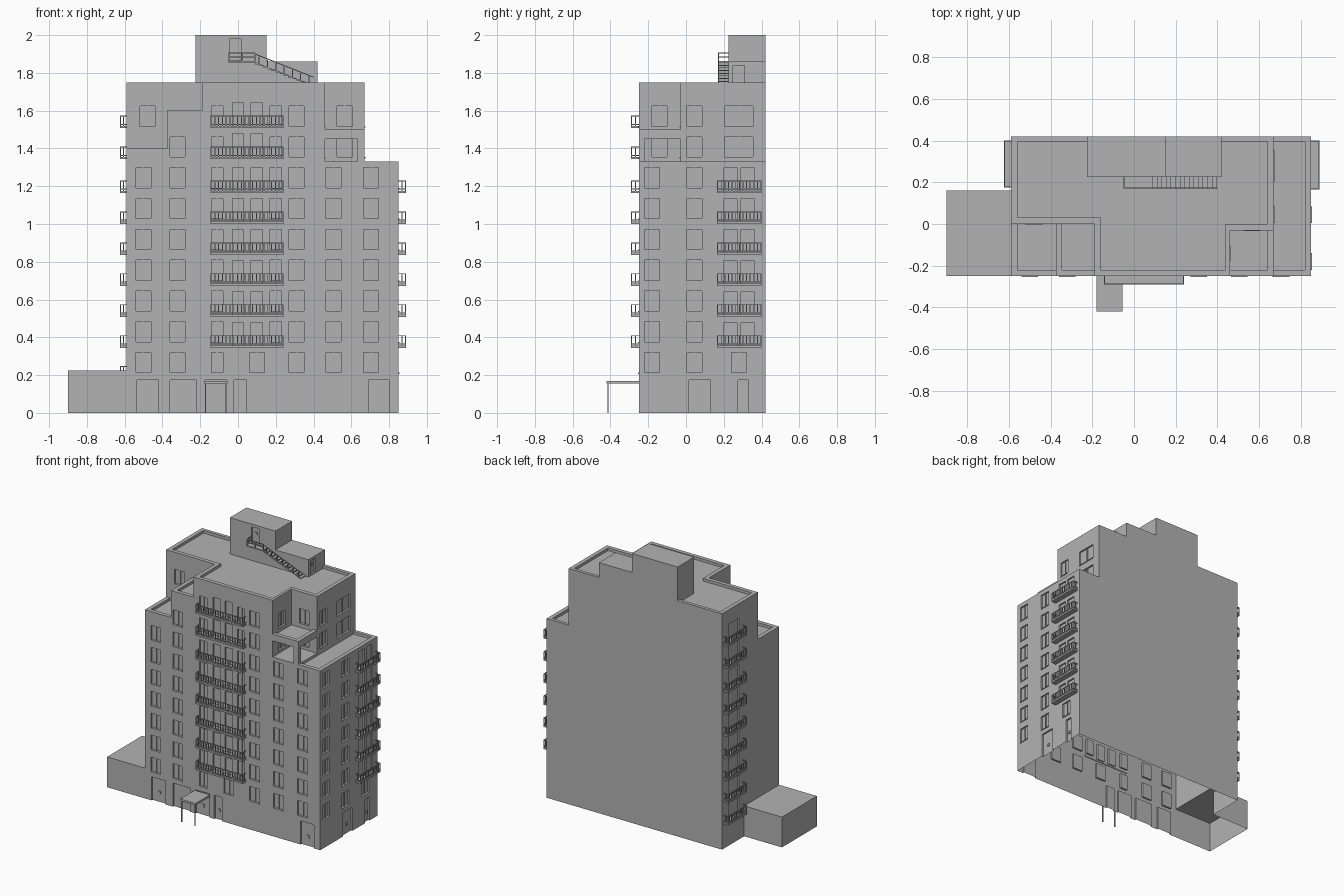
import bpy, bmesh
from mathutils import Vector

if "Cube" in bpy.data.objects:
    bpy.data.objects.remove(bpy.data.objects["Cube"])

grey = bpy.data.materials.new("concrete_grey")
grey.use_nodes = True
GREY = (0.45, 0.45, 0.45, 1)
grey.diffuse_color = GREY
grey.node_tree.nodes["Principled BSDF"].inputs["Base Color"].default_value = GREY

parts = {}  # part name -> bmesh


def box(name, x, y, z):
    bm = parts.setdefault(name, bmesh.new())
    corners = bmesh.ops.create_cube(bm, size=1)["verts"]
    for v in corners:
        v.co = [r[0] if c < 0 else r[1] for c, r in zip(v.co, (x, y, z))]


def on_wall(name, wall, u, d, z):
    """Box on a wall (axis, position, outward sign): u along it, d outward."""
    axis, pos, sign = wall
    out = sorted(pos + sign * k for k in d)
    box(name, *((out, u, z) if axis == "x" else (u, out, z)))


def beam(name, p, q, r=0.0025):
    """Thin square bar between two points."""
    p, q = Vector(p), Vector(q)
    bm = parts.setdefault(name, bmesh.new())
    turn = (q - p).to_track_quat("Z", "Y")
    for v in bmesh.ops.create_cube(bm, size=1)["verts"]:
        v.co = (p + q) / 2 + turn @ Vector((v.co.x * 2 * r, v.co.y * 2 * r, v.co.z * (q - p).length))


def finish(name, bm):
    mesh = bpy.data.meshes.new(name)
    bm.to_mesh(mesh)
    bm.free()
    mesh.materials.append(grey)
    obj = bpy.data.objects.new(name, mesh)
    bpy.context.collection.objects.link(obj)
    return obj


# Massing: footprint rectangles, later ones override earlier: x0, x1, y0, y1, height
PLAN = [
    (-0.90, -0.59, -0.25, 0.16, 0.225),  # annex
    (-0.59, 0.67, -0.25, 0.42, 1.75),    # tower rim and sunken roof
    (-0.56, 0.64, 0.03, 0.395, 1.73),
    (-0.16, 0.44, -0.22, 0.03, 1.73),
    (0.44, 0.64, 0.0, 0.03, 1.73),
    (-0.59, -0.375, -0.25, 0.0, 1.4),    # stepped terraces
    (-0.56, -0.375, -0.22, 0.0, 1.38),
    (-0.375, -0.19, -0.25, 0.0, 1.6),
    (-0.345, -0.19, -0.22, 0.0, 1.58),
    (0.67, 0.85, -0.25, 0.42, 1.33),     # low wing
    (0.67, 0.82, -0.22, 0.395, 1.31),
    (0.46, 0.67, -0.25, -0.03, 1.33),    # loggia floor
    (-0.225, 0.15, 0.225, 0.42, 2.0),    # rooftop rooms
    (0.15, 0.42, 0.225, 0.42, 1.86),
]


def height(x, y):
    h = 0
    for x0, x1, y0, y1, top in PLAN:
        if x0 < x < x1 and y0 < y < y1:
            h = top
    return h


def massing():
    """Closed shell round every filled cell of the plan."""
    cuts = [sorted({r[i] for r in PLAN for i in ids}) for ids in ((0, 1), (2, 3), (4,))]
    cuts[2].insert(0, 0.0)

    def filled(c):
        if any(i < 0 or i >= len(k) - 1 for i, k in zip(c, cuts)):
            return False
        mid = [(k[i] + k[i + 1]) / 2 for i, k in zip(c, cuts)]
        return height(mid[0], mid[1]) > mid[2]

    bm = bmesh.new()
    nx, ny, nz = (len(k) - 1 for k in cuts)
    for c in ((i, j, k) for i in range(nx) for j in range(ny) for k in range(nz)):
        if not filled(c):
            continue
        for axis in range(3):
            for side in (0, 1):
                near = list(c)
                near[axis] += 2 * side - 1
                if filled(near):
                    continue
                a, b = (axis + 1) % 3, (axis + 2) % 3
                ring = []
                for da, db in ((0, 0), (1, 0), (1, 1), (0, 1)):
                    at = list(c)
                    at[axis] += side
                    at[a] += da
                    at[b] += db
                    ring.append(bm.verts.new([k[i] for i, k in zip(at, cuts)]))
                bm.faces.new(ring if side else ring[::-1])
    bmesh.ops.remove_doubles(bm, verts=bm.verts, dist=1e-5)
    bmesh.ops.dissolve_limit(bm, angle_limit=0.01, verts=bm.verts, edges=bm.edges)
    return bm


FRONT, RIGHT, LEFT = ("y", -0.25, -1), ("x", 0.85, 1), ("x", -0.59, -1)
UPPER_RIGHT, LOGGIA_BACK, LOGGIA_SIDE = ("x", 0.67, 1), ("y", -0.03, -1), ("x", 0.46, 1)
TERRACE, ROOM_FRONT, ROOM_SIDE = ("y", 0.0, -1), ("y", 0.225, -1), ("x", 0.42, 1)
DEPTH = 0.012


def sill_z(k):
    return 0.21 + 0.163 * k


def window(wall, u, k, w=0.08):
    z, h = sill_z(k), 0.11
    on_wall("cutters", wall, (u - w / 2, u + w / 2), (-DEPTH, 0.02), (z, z + h))
    on_wall("window_sills", wall, (u - w / 2, u + w / 2), (-DEPTH, 0.004), (z - 0.003, z + 0.003))
    on_wall("window_bars", wall, (u - 0.003, u + 0.003), (-DEPTH, -0.006), (z, z + h))


def door(wall, u0, u1, z0, z1, knob=True):
    on_wall("cutters", wall, (u0, u1), (-DEPTH, 0.02), (z0, z1))
    if knob:
        m, zk = (u0 + u1) / 2, max(z0, 0) + 0.06
        on_wall("door_handles", wall, (m - 0.01, m + 0.01), (-DEPTH, -0.006), (zk, zk + 0.02))


def balcony(wall, u0, u1, z, d=0.04):
    r = 0.005
    on_wall("balcony_slabs", wall, (u0, u1), (-0.005, d), (z, z + 0.012))
    for za in (0.018, 0.062):
        on_wall("balcony_rails", wall, (u0, u1), (d - r, d), (z + za, z + za + 0.005))
        for ua in (u0, u1 - r):
            on_wall("balcony_rails", wall, (ua, ua + r), (0, d), (z + za, z + za + 0.005))
    n = round((u1 - u0) / 0.02)
    for i in range(n + 1):
        u = u0 + (u1 - u0 - r) * i / n
        on_wall("balcony_bars", wall, (u, u + r), (d - r, d), (z + 0.012, z + 0.062))
    for u in (u0, u1 - r):
        on_wall("balcony_bars", wall, (u, u + r), (d / 2 - r, d / 2), (z + 0.012, z + 0.062))


# Window columns: wall, centre, first and last storey, width
for wall, u, first, last, w in [
        (FRONT, -0.5, 0, 6, 0.08), (FRONT, -0.32, 0, 7, 0.08), (FRONT, -0.11, 0, 8, 0.06),
        (FRONT, 0.10, 0, 0, 0.08), (FRONT, 0.20, 1, 8, 0.06), (FRONT, 0.31, 0, 8, 0.08),
        (FRONT, 0.505, 0, 6, 0.08), (FRONT, 0.705, 0, 6, 0.08),
        (RIGHT, -0.18, 0, 6, 0.08), (RIGHT, 0.045, 0, 6, 0.08), (RIGHT, 0.28, 0, 0, 0.08),
        (UPPER_RIGHT, 0.045, 7, 8, 0.08), (UPPER_RIGHT, 0.28, 7, 8, 0.15),
        (LOGGIA_BACK, 0.565, 7, 8, 0.08), (LOGGIA_SIDE, -0.14, 7, 8, 0.08),
        (TERRACE, -0.48, 8, 8, 0.08)]:
    for k in range(first, last + 1):
        window(wall, u, k, w)

# Balconies with doors behind them
for k in range(-1, 8):
    z = 0.344 + 0.164 * k + (0.015 if k > 5 else 0)
    top = z + 0.135
    if k >= 0:
        balcony(FRONT, -0.145, 0.24, z)
        door(FRONT, -0.03, 0.03, z + 0.012, top, False)
        door(FRONT, 0.07, 0.13, z + 0.012, top, False)
    if 0 <= k < 6:
        balcony(RIGHT, 0.165, 0.40, z)
        door(RIGHT, 0.2, 0.27, z + 0.012, top, False)
        door(RIGHT, 0.29, 0.36, z + 0.012, top, False)
    balcony(LEFT, 0.175, 0.40, z, 0.035)
    door(LEFT, 0.22, 0.34, z + 0.012, top, False)

# Ground and rooftop doors
for a, b in ((-0.535, -0.42), (-0.36, -0.22), (-0.175, -0.06), (-0.02, 0.045), (0.69, 0.80)):
    door(FRONT, a, b, -0.01, 0.175)
door(RIGHT, 0.015, 0.13, -0.01, 0.175)
door(RIGHT, 0.275, 0.33, -0.01, 0.175)
door(ROOM_FRONT, -0.045, 0.015, 1.865, 1.98)
door(ROOM_SIDE, 0.25, 0.31, 1.735, 1.84)

# Entrance canopy on two posts
box("canopy", (-0.18, -0.055), (-0.42, -0.25), (0.155, 0.17))
for x in (-0.172, -0.063):
    beam("canopy_posts", (x, -0.413, 0), (x, -0.413, 0.157), 0.003)

# Loggia roof with rim, and corner post
box("loggia_roof", (0.46, 0.67), (-0.25, -0.03), (1.45, 1.485))
box("loggia_rim", (0.46, 0.67), (-0.25, -0.22), (1.485, 1.5))
box("loggia_rim", (0.64, 0.67), (-0.22, -0.03), (1.485, 1.5))
box("loggia_post", (0.632, 0.67), (-0.25, -0.22), (1.32, 1.45))

# Rooftop stair: landing, treads, railings
box("stair_landing", (-0.05, 0.09), (0.17, 0.225), (1.853, 1.863))
STEPS = 14
for i in range(STEPS):
    x, z = 0.09 + 0.022 * i, 1.85 - 0.0085 * i
    box("stair_treads", (x, x + 0.022), (0.172, 0.225), (z - 0.006, z))
    if i % 2:
        beam("stair_railing", (x, 0.172, z), (x, 0.172, z + 0.045))
for lift in (0.0, 0.045):
    beam("stair_railing", (0.09, 0.172, 1.855 + lift), (0.40, 0.172, 1.732 + lift))
for z in (1.885, 1.905):
    beam("stair_railing", (-0.048, 0.172, z), (0.09, 0.172, z))
    beam("stair_railing", (-0.048, 0.172, z), (-0.048, 0.225, z))
for x in (-0.048, 0.02, 0.09):
    beam("stair_railing", (x, 0.172, 1.86), (x, 0.172, 1.905))

# Body with recessed openings, hollow underneath
body = finish("tower_body", massing())
objects = {name: finish(name, bm) for name, bm in parts.items()}
cutters = objects["cutters"]
cut = body.modifiers.new("openings", "BOOLEAN")
cut.operation, cut.solver, cut.object = "DIFFERENCE", "EXACT", cutters
bpy.context.view_layer.update()
carved = bpy.data.meshes.new_from_object(body.evaluated_get(bpy.context.evaluated_depsgraph_get()))
body.modifiers.clear()
bm = bmesh.new()
bm.from_mesh(carved)
floor = [f for f in bm.faces if f.normal.z < -0.9 and f.calc_center_median().z < 0.001]
bmesh.ops.delete(bm, geom=floor, context="FACES")
bm.to_mesh(body.data)
bm.free()
bpy.data.objects.remove(cutters)
